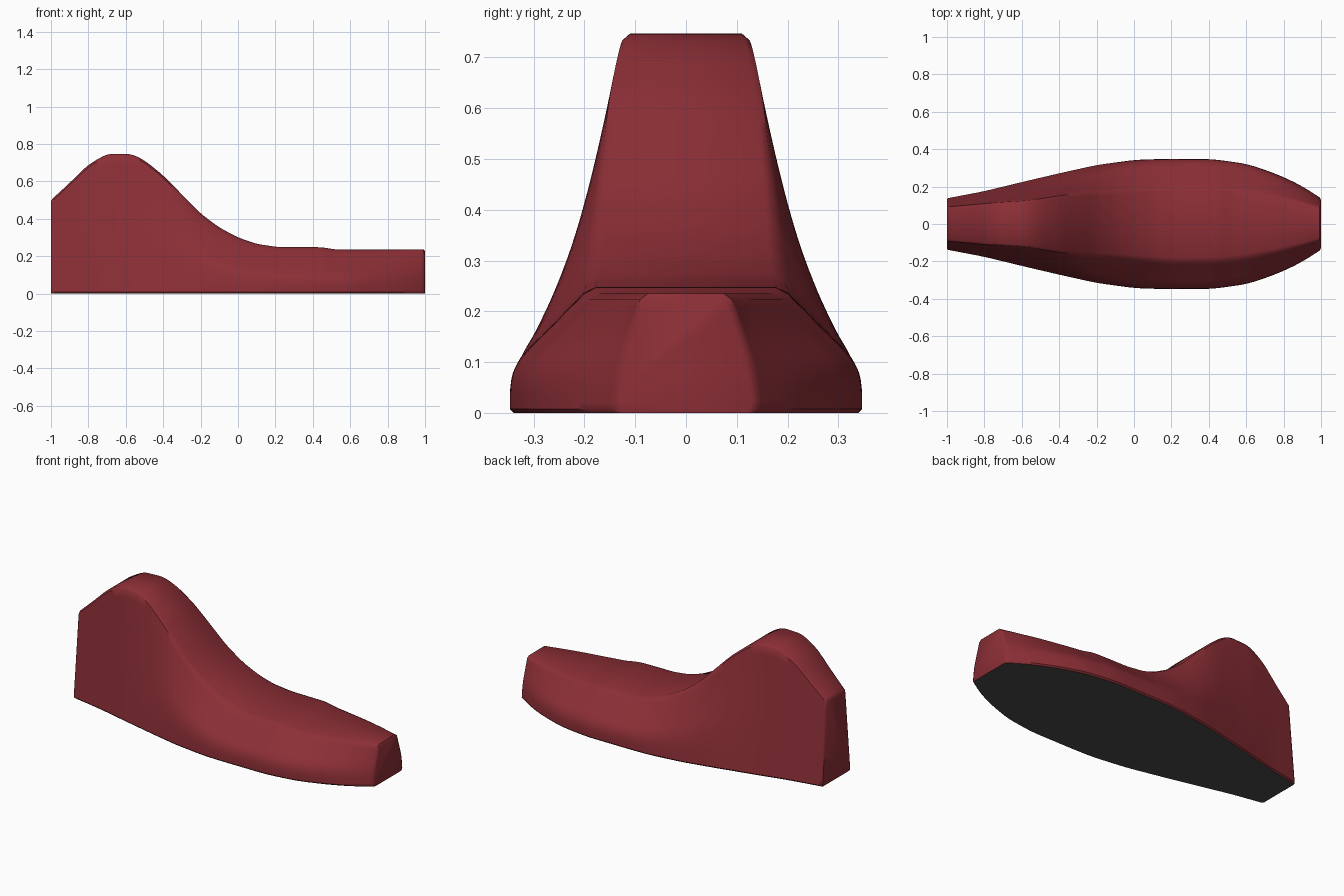
import bpy, bmesh

if "Cube" in bpy.data.objects:
    bpy.data.objects.remove(bpy.data.objects["Cube"])

# Outline curves along x: height, half width at base, half width of top, side bulge
HEIGHT = [(-1, .5), (-.9, .592), (-.8, .69), (-.7, .747), (-.57, .747), (-.5, .713), (-.4, .632),
          (-.3, .53), (-.2, .428), (-.1, .353), (0, .3), (.1, .265), (.22, .248), (.45, .248),
          (.52, .235), (1, .235)]
BASE = [(-1, .138), (-.8, .176), (-.6, .225), (-.4, .272), (-.2, .316), (0, .343), (.1, .347),
        (.42, .347), (.6, .322), (.7, .29), (.8, .252), (.9, .203), (1, .138)]
TOP = [(-1, .09), (-.7, .117), (-.55, .124), (-.4, .15), (-.2, .168), (0, .177), (.2, .192),
       (.5, .187), (.8, .135), (1, .085)]
BULGE = [(-1, 0), (-.5, .1), (-.2, .75), (.25, 1), (.7, 1), (1, .6)]
# Side shape of the bulged part: (height fraction, width fraction)
ROUND = [(0, 1), (.17, 1), (.3, .975), (.42, .89), (.52, .75), (.6, .62), (.8, .31), (1, 0)]


def lerp(curve, x):
    for (x0, y0), (x1, y1) in zip(curve, curve[1:]):
        if x <= x1:
            return y0 + (y1 - y0) * (x - x0) / (x1 - x0)
    return curve[-1][1]


def smooth(curve, x, width=.05):
    w = min(width, 1 - abs(x))
    return sum(lerp(curve, x + w * k / 4) for k in range(-4, 5)) / 9


def section(x, inset):
    h, w = smooth(HEIGHT, x, .03) - inset, smooth(BASE, x) - inset
    t, b = smooth(TOP, x, .08) - inset, smooth(BULGE, x, .1)
    half = [(w - .008, 0)]
    for i in range(17):
        z = .008 + (h - .02) * i / 16
        f = z / h
        s = (1 - b) * (1 - f) + b * lerp(ROUND, f)
        half.append((t + (w - t) * s, z))
    half.append((t - .012, h))
    return half + [(-y, z) for y, z in reversed(half)]


def material(name, color):
    m = bpy.data.materials.new(name)
    m.diffuse_color = (*color, 1)
    m.use_nodes = True
    m.node_tree.nodes["Principled BSDF"].inputs["Base Color"].default_value = m.diffuse_color
    return m


# Loft the sections into the body, with softened end edges
stations = [(-1, .006), (-.993, 0)] + [(-.98 + .02 * i, 0) for i in range(99)] + [(.993, 0), (1, .008)]
bm = bmesh.new()
rings = [[bm.verts.new((x, y, z)) for y, z in section(x, e)] for x, e in stations]
for a, b in zip(rings, rings[1:]):
    n = len(a)
    for i in range(n):
        j = (i + 1) % n
        f = bm.faces.new((a[i], b[i], b[j], a[j]))
        f.material_index = 1 if i == n - 1 else 0   # dark sole
bm.faces.new(rings[0])
bm.faces.new(rings[-1][::-1])
bmesh.ops.recalc_face_normals(bm, faces=bm.faces)
mesh = bpy.data.meshes.new("wedge_body")
bm.to_mesh(mesh)
bm.free()
mesh.materials.append(material("dark red", (.262, .028, .037)))
mesh.materials.append(material("black sole", (.07, .07, .07)))
body = bpy.data.objects.new("wedge_body", mesh)
bpy.context.collection.objects.link(body)
bpy.context.view_layer.objects.active = body
body.select_set(True)
bpy.ops.object.shade_smooth_by_angle(angle=.75)
